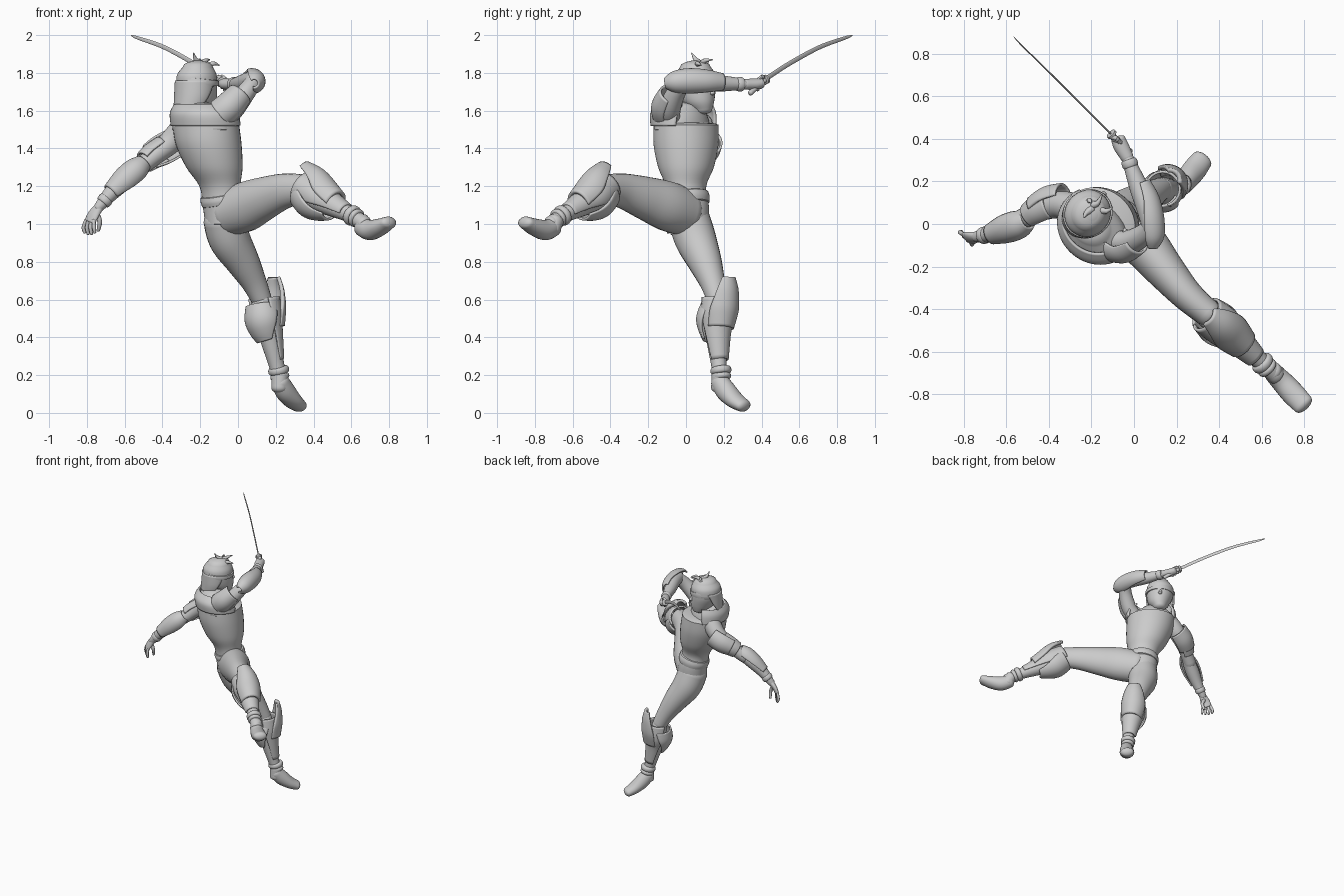
import bpy, bmesh, math
from mathutils import Vector as V


def spline(pts, n):
    # Catmull-Rom through points carrying position + two radii
    P = [tuple(p) + (p[3],) if len(p) == 4 else tuple(p) for p in pts]
    out = []
    for i in range(len(P) - 1):
        a, b, c, d = P[max(i - 1, 0)], P[i], P[i + 1], P[min(i + 2, len(P) - 1)]
        for k in range(n):
            t = k / n
            out.append([0.5 * (2 * q + (r - p) * t + (2 * p - 5 * q + 4 * r - s) * t * t
                               + (3 * q - p - 3 * r + s) * t ** 3) for p, q, r, s in zip(a, b, c, d)])
    return out + [list(P[-1])]


def tube(name, pts, up=(0, 0, 1), cap=0.5, seg=24, n=5, arc=None, thick=0.012, level=False):
    """Loft ellipses along a path. arc=(start, end half angles) leaves an open plate around 'up'."""
    path = spline(pts, n)
    C = [V(p[:3]) for p in path]
    bm, rings = bmesh.new(), []
    rows = []
    for i, p in enumerate(path):
        t = V((0, 0, 1)) if level else (C[min(i + 1, len(C) - 1)] - C[max(i - 1, 0)]).normalized()
        rows.append((C[i], t, p[3], p[4]))
    if not arc and cap:
        for end, sgn in ((0, -1), (-1, 1)):
            c, t, ra, rb = rows[end]
            dome = [(c + t * sgn * cap * min(ra, rb) * math.sin(q), t, ra * math.cos(q), rb * math.cos(q))
                    for q in (0.45, 0.9, 1.25, 1.48)]
            rows = dome[::-1] + rows if sgn < 0 else rows + dome
    for i, (c, t, ra, rb) in enumerate(rows):
        u = V(up)
        u = (u - t * u.dot(t)).normalized()
        w = t.cross(u)
        if arc:
            f = i / (len(rows) - 1)
            h = math.radians(arc[0] * (1 - f) + arc[1] * f)
            A = [-h + 2 * h * j / seg for j in range(seg + 1)]
        else:
            A = [2 * math.pi * j / seg for j in range(seg)]
        rings.append([bm.verts.new(c + u * ra * math.cos(q) + w * rb * math.sin(q)) for q in A])
    m = len(rings[0])
    for r, s in zip(rings, rings[1:]):
        for j in range(m - 1 if arc else m):
            k = (j + 1) % m
            bm.faces.new((r[j], r[k], s[k], s[j]))
    if not arc:
        bm.faces.new(rings[0][::-1])
        bm.faces.new(rings[-1])
    bmesh.ops.recalc_face_normals(bm, faces=bm.faces)
    me = bpy.data.meshes.new(name)
    bm.to_mesh(me)
    bm.free()
    ob = bpy.data.objects.new(name, me)
    bpy.context.collection.objects.link(ob)
    if arc:
        mod = ob.modifiers.new("thickness", "SOLIDIFY")
        mod.thickness, mod.offset = thick, 0
    bpy.ops.object.select_all(action='DESELECT')
    ob.select_set(True)
    bpy.context.view_layer.objects.active = ob
    bpy.ops.object.shade_smooth_by_angle(angle=math.radians(45))
    return ob


def ring(name, c, axis, r, width, up=(0, 0, 1)):
    # rounded cuff around a limb
    c, a = V(c), V(axis).normalized()
    tube(name, [(*(c + a * width * s), r * k) for s, k in ((-.5, .9), (-.25, 1), (.25, 1), (.5, .9))],
         up, cap=0.1, n=2)


FRONT = V((0.6, 0.75, 0))     # chest direction

# torso with flat-topped chest, pelvis and belt
tube("torso", [(-.06, .01, 1.0, .11, .115), (-.075, .01, 1.1, .108, .115), (-.095, .0, 1.2, .104, .113),
               (-.125, .0, 1.3, .145, .152), (-.155, .0, 1.42, .168, .178), (-.17, .0, 1.525, .165, .183)],
     up=FRONT, level=True, seg=40, cap=0.1)
tube("shoulders", [(-.185, -.02, 1.5, .13, .18), (-.195, -.025, 1.57, .12, .165), (-.205, -.01, 1.62, .085, .1)],
     up=FRONT, level=True, seg=36, cap=.3)
tube("belt", [(-.075, .01, 1.11, .112, .118), (-.08, .008, 1.135, .116, .122), (-.085, .005, 1.16, .11, .117)],
     up=FRONT, seg=40, cap=0.1, n=3)
# open collar of the vest, raised at the back
tube("vest_collar", [(-.17, -.005, 1.52, .168, .186), (-.178, -.01, 1.585, .165, .183), (-.19, .0, 1.63, .13, .15)],
     up=-FRONT, arc=(115, 125), seg=40, level=True, thick=.014)

# head, neck and headwear
tube("neck", [(-.195, .02, 1.58, .06), (-.21, .04, 1.68, .055)])
tube("head", [(-.185, .085, 1.605, .055, .05), (-.2, .06, 1.65, .095, .08), (-.215, .05, 1.72, .112, .1),
              (-.215, .05, 1.79, .106, .098), (-.212, .05, 1.83, .075, .072)], up=FRONT, level=True, cap=0.5, seg=32)
tube("cap", [(-.218, .05, 1.74, .113, .107), (-.218, .05, 1.79, .11, .102), (-.213, .05, 1.83, .085, .078)],
     up=FRONT, level=True, cap=0.45, seg=32)
tube("neck_guard", [(-.245, .03, 1.62, .09, .09), (-.23, .04, 1.68, .103, .102), (-.22, .05, 1.76, .112, .106)],
     up=-FRONT, arc=(70, 100), level=True)
tube("headband", [(-.212, .05, 1.73, .114, .107), (-.212, .05, 1.75, .117, .109), (-.21, .05, 1.77, .114, .106)],
     up=FRONT, cap=0.05, seg=32, n=2)
tube("nose", [(-.152, .135, 1.715, .01), (-.143, .14, 1.69, .015)], seg=12)
for a, b, c in (((-.2, .07, 1.85), (-.225, .05, 1.872), (-.235, .03, 1.905)),
                ((-.19, .09, 1.85), (-.17, .1, 1.865), (-.15, .14, 1.87)),
                ((-.17, .07, 1.83), (-.13, .06, 1.85), (-.1, .08, 1.84)),
                ((-.21, .1, 1.84), (-.21, .11, 1.86), (-.2, .1, 1.875))):
    tube("hair_tuft", [(*a, .02), (*b, .012), (*c, .003)], n=3, seg=10, up=(.3, .2, .9))

# sword arm, bent in front of the face
tube("sword_upper_arm", [(-.075, -.085, 1.56, .055), (-.02, -.085, 1.615, .058), (.045, -.05, 1.7, .05), (.085, -.005, 1.755, .045)],
     up=(1, -1, 0), cap=.5)
tube("sword_shoulder_plate", [(-.09, -.1, 1.585, .075), (-.045, -.105, 1.625, .072), (.01, -.075, 1.685, .064)],
     up=(.2, -.8, .3), arc=(95, 75))
tube("sword_forearm", [(.085, -.02, 1.755, .045), (.06, .08, 1.755, .05), (.02, .18, 1.745, .044), (-.03, .31, 1.74, .028)],
     cap=.7)
tube("sword_elbow_guard", [(.085, -.11, 1.745, .022), (.085, -.06, 1.752, .052), (.075, .02, 1.757, .062),
                           (.06, .11, 1.755, .056), (.03, .19, 1.75, .043)], up=(1, .2, .3), arc=(120, 75))
ring("sword_wrist_cuff", (-.02, .285, 1.74), (-.3, .85, 0), .038, .035)
tube("sword_palm", [(-.03, .31, 1.74, .028, .03), (-.06, .365, 1.74, .03, .036), (-.075, .4, 1.745, .026, .033)])

# curved sword
D = V((-.66, .65, .37)).normalized()
G = V((-.105, .422, 1.765))
grip_dir = V((-.09, .085, .075)).normalized()
tube("sword_grip", [(*(G - grip_dir * .14), .014), (*(G - grip_dir * .07), .013), (*G, .013)], seg=12)
tube("sword_guard", [(*(G - D * .006), .025), (*(G + D * .006), .025)], cap=.15, n=1)
tube("sword_blade", [(-.11, .425, 1.77, .013, .004), (-.23, .545, 1.848, .013, .004), (-.39, .705, 1.935, .012, .0035),
                     (-.53, .842, 1.985, .009, .003), (-.567, .882, 1.998, .002, .001)], cap=.1, seg=12, n=8)
for i in range(4):
    k = G - grip_dir * (.025 + .021 * i)
    tube("sword_finger", [(*(k + V((.022, -.022, .012))), .011), (*(k + V((.006, -.004, .027))), .012),
                          (*(k + V((-.02, .004, .016))), .011), (*(k + V((-.02, .01, -.012))), .009)],
         up=grip_dir, seg=10, n=3)

# free arm hanging out to the side
tube("free_upper_arm", [(-.27, .07, 1.53, .07), (-.35, .09, 1.44, .064), (-.45, .06, 1.355, .05), (-.55, .01, 1.275, .048)], cap=.6)
tube("free_forearm", [(-.53, .015, 1.29, .046), (-.6, -.02, 1.235, .052), (-.67, -.045, 1.165, .042), (-.74, -.06, 1.085, .026)], cap=.7)
tube("free_shoulder_plate", [(-.33, .11, 1.435, .078), (-.4, .095, 1.395, .078), (-.46, .065, 1.36, .066)],
     up=(-.1, .9, -.25), arc=(80, 95))
tube("free_shoulder_plate_lower", [(-.39, .09, 1.395, .07), (-.45, .065, 1.36, .065), (-.49, .04, 1.33, .056)],
     up=(-.4, .5, .3), arc=(110, 120))
tube("free_elbow_guard", [(-.5, .02, 1.325, .04), (-.54, .0, 1.285, .062), (-.6, -.02, 1.23, .064), (-.67, -.045, 1.165, .046)],
     up=(-.3, -.5, .5), arc=(120, 90))
ring("free_wrist_cuff", (-.705, -.053, 1.125), (-.7, -.15, -.8), .04, .035)
tube("free_palm", [(-.735, -.06, 1.09, .022, .026), (-.765, -.065, 1.05, .018, .036), (-.783, -.067, 1.015, .015, .038)],
     up=(.6, .6, 0))
for i in range(4):
    s = (i - 1.5) / 1.5
    b = V((-.784 + .02 * s, -.067 - .02 * s, 1.02))
    tube("free_finger", [(*b, .0105), (*(b + V((-.006 + .008 * s, -.008 * s, -.04))), .0105),
                         (*(b + V((.006 * s, .002 - .008 * s, -.078 + .012 * abs(s)))), .008)], up=(1, 0, 0), seg=10, n=3)
tube("free_thumb", [(-.752, -.06, 1.06, .015), (-.732, -.06, 1.015, .013), (-.74, -.045, .965, .009)],
     up=(1, 0, 0), seg=10, n=3)


def armour(prefix, main, knee, out, ang, flap, cuff, cuff_dir):
    # shin shell, pointed knee cap, calf flap, ankle cuffs
    tube(prefix + "_shin_guard", main, up=out, arc=ang, seg=28)
    tube(prefix + "_knee_cap", knee, up=out, arc=(45, 85), seg=20, thick=.02)
    tube(prefix + "_calf_flap", flap, up=-V(out), arc=(115, 60), seg=24)
    c, d = V(cuff), V(cuff_dir).normalized()
    ring(prefix + "_ankle_cuff", c, d, .055, .033)
    ring(prefix + "_ankle_cuff_lower", c + d * .033, d, .05, .025)


# standing leg, stretched down
tube("standing_thigh", [(-.075, .015, 1.03, .11), (-.045, .05, .92, .11), (.025, .1, .8, .09), (.085, .14, .69, .067),
                        (.125, .165, .6, .054)], up=(1, 1, 0), cap=.6)
tube("standing_shin", [(.125, .165, .6, .055), (.145, .155, .5, .064), (.17, .16, .39, .053), (.205, .175, .25, .041),
                       (.225, .185, .17, .042)], up=(1, 1, 0), cap=.6)
armour("standing", [(.135, .165, .61, .08), (.145, .165, .51, .086), (.165, .165, .42, .068), (.195, .175, .28, .045)],
       [(.15, .19, .72, .07, .055), (.15, .185, .65, .09, .08), (.15, .175, .55, .1, .09), (.165, .17, .45, .078, .07)],
       (.8, .75, .2), (115, 95),
       [(.125, .165, .57, .08), (.135, .155, .5, .095), (.15, .155, .44, .084), (.165, .155, .39, .062)],
       (.215, .185, .225), (.2, .12, -1))
tube("standing_foot", [(.222, .178, .165, .05, .047), (.25, .212, .115, .055, .053), (.288, .26, .067, .044, .056),
                       (.322, .304, .038, .034, .05)], up=(.5, .5, 1), cap=.7)
tube("standing_heel", [(.222, .18, .2, .044), (.22, .177, .13, .044)], up=(1, 1, 0), cap=.6)

# kicking leg, thrown out to the side
tube("kicking_thigh", [(-.045, -.005, 1.06, .125, .112), (.05, -.1, 1.095, .132, .11), (.14, -.21, 1.135, .116, .094),
                       (.25, -.335, 1.175, .093, .075), (.36, -.43, 1.185, .077, .064)], cap=.5)
tube("kicking_shin", [(.35, -.425, 1.185, .065), (.43, -.49, 1.13, .066), (.51, -.565, 1.09, .054), (.6, -.65, 1.045, .041),
                      (.67, -.715, 1.0, .042)], cap=.5)
armour("kicking", [(.34, -.425, 1.195, .085), (.42, -.485, 1.145, .088), (.49, -.55, 1.105, .066), (.57, -.625, 1.06, .046)],
       [(.325, -.415, 1.255, .082, .055), (.385, -.455, 1.205, .1, .082), (.44, -.5, 1.15, .098, .088), (.51, -.565, 1.1, .075, .065)],
       (.35, -.25, .9), (120, 95),
       [(.345, -.425, 1.17, .085), (.395, -.47, 1.13, .098), (.44, -.51, 1.105, .086), (.49, -.555, 1.085, .062)],
       (.605, -.655, 1.045), (.7, -.7, -.42))
tube("kicking_foot", [(.655, -.7, .985, .05, .045), (.7, -.745, .968, .054, .052), (.75, -.8, .983, .046, .055),
                      (.798, -.85, 1.008, .033, .05)], cap=.7)
tube("kicking_heel", [(.65, -.69, 1.02, .044), (.672, -.71, .97, .044)], up=(1, -1, 0), cap=.6)
